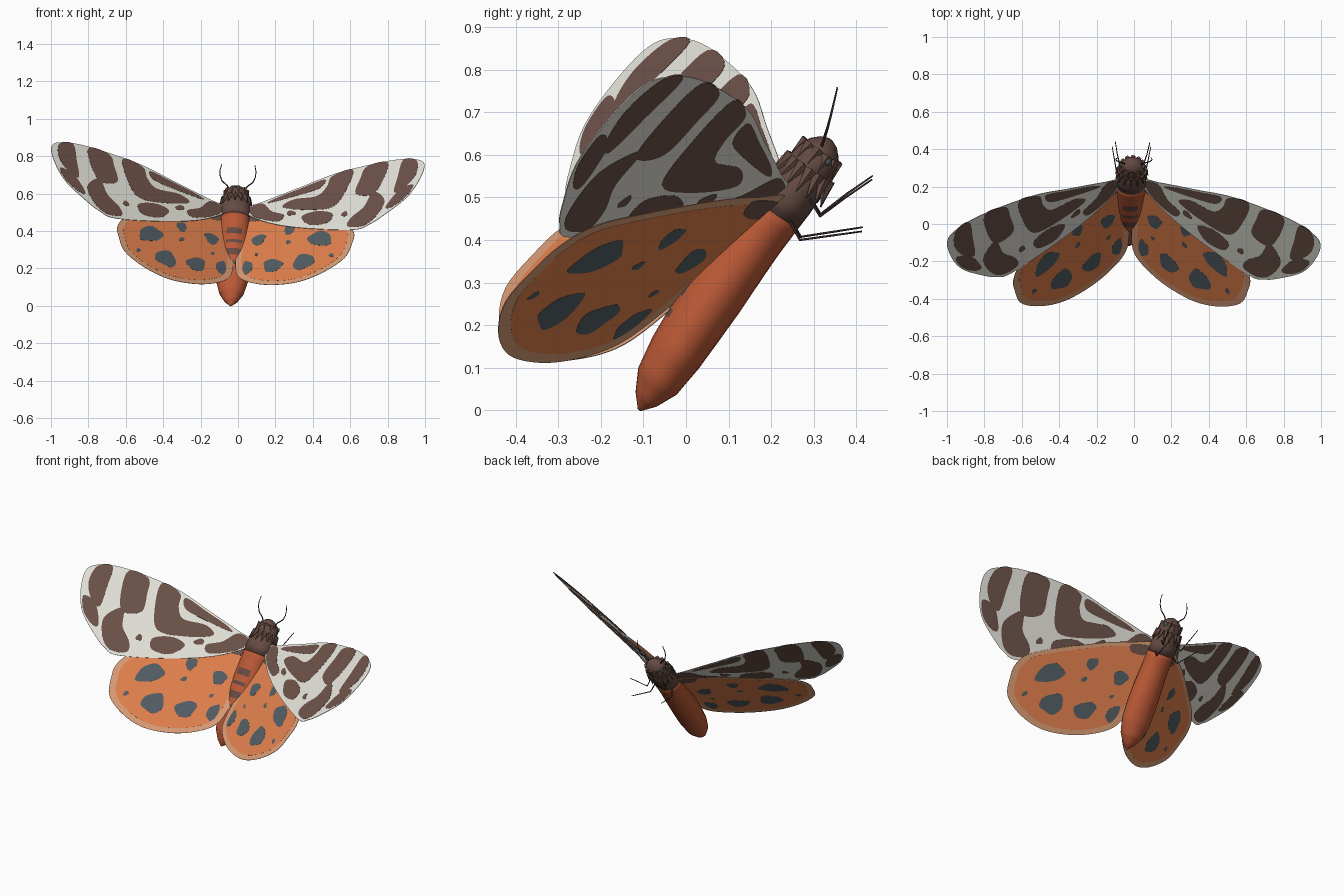
import bpy
import bmesh
import math
from mathutils import Vector, Matrix

cube = bpy.data.objects.get("Cube")
if cube:
    bpy.data.objects.remove(cube, do_unlink=True)


def material(name, rgb):
    mat = bpy.data.materials.new(name)
    mat.use_nodes = True
    mat.diffuse_color = (*rgb, 1)
    mat.node_tree.nodes["Principled BSDF"].inputs["Base Color"].default_value = (*rgb, 1)
    return mat


CREAM = material("cream", (.77, .76, .70))
BROWN = material("stripe brown", (.148, .083, .065))
ORANGE = material("orange", (.75, .215, .073))
TAN = material("pale orange", (.68, .33, .18))
SLATE = material("slate", (.085, .11, .125))
RUST = material("rust", (.50, .10, .037))
FUR = material("fur brown", (.13, .07, .055))
DARK = material("dark brown", (.035, .02, .018))

# The body leans to one side, so its plane of symmetry is tilted
SIDE = Vector((1, -.01, -.048)).normalized()
TAIL = Vector((-.039, -.11, 0))
AXIS = (Vector((-.007, .335, .63)) - TAIL).normalized()
BACK = AXIS.cross(SIDE).normalized()
if BACK.z < 0:
    BACK = -BACK


def reflect(p):
    return p - 2 * SIDE.dot(p - TAIL) * SIDE


def finish(name, bm, mats, smooth=False):
    bmesh.ops.recalc_face_normals(bm, faces=bm.faces)
    mesh = bpy.data.meshes.new(name)
    bm.to_mesh(mesh)
    bm.free()
    for mat in mats:
        mesh.materials.append(mat)
    obj = bpy.data.objects.new(name, mesh)
    bpy.context.collection.objects.link(obj)
    if smooth:
        for poly in mesh.polygons:
            poly.use_smooth = True


def rounded(points, steps=5):
    """Closed smooth loop through a few points."""
    out, n = [], len(points)
    for i in range(n):
        a, b, c, d = (Vector(points[(i + k) % n]) for k in (-1, 0, 1, 2))
        for s in range(steps):
            t = s / steps
            out.append(.5 * (2 * b + (c - a) * t + (2 * a - 5 * b + 4 * c - d) * t ** 2
                             + (3 * b - a - 3 * c + d) * t ** 3))
    return out


def oval(x, z, w, h, turn):
    """Slightly irregular spot outline."""
    loop = []
    for i in range(8):
        a = i * math.tau / 8
        k = 1 + .13 * math.sin(3 * a + 9 * x)
        loop.append(Matrix.Rotation(turn, 2) @ Vector((w * k * math.cos(a), h * k * math.sin(a)))
                    + Vector((x, z)))
    return loop


def sheets(name, loops, plane, half, mat, droop=0):
    """Thin flat plates in the plane y = a + b*x + c*z, on both wings; the right may droop."""
    a, b, c = plane
    normal = Vector((-b, 1, -c)).normalized()
    root = Vector((.04, a + b * .04 + c * .49, .49))
    turn = Matrix.Rotation(math.radians(droop), 3, normal)
    for label in ("left_", "right_"):
        bm = bmesh.new()
        for loop in loops:
            pts = [Vector((x, a + b * x + c * z, z)) for x, z in loop]
            rims = []
            for off in (-half, half):
                place = [p + normal * off for p in pts]
                if label == "right_":
                    place = [reflect(root + turn @ (p - root)) for p in place]
                rims.append([bm.verts.new(p) for p in place])
            low, top = rims
            bm.faces.new(low)
            bm.faces.new(top[::-1])
            for i in range(len(low)):
                j = (i + 1) % len(low)
                bm.faces.new((low[j], low[i], top[i], top[j]))
        finish(label + name, bm, [mat])


# Forewings: cream sheets with bold brown bands
FORE = (-.353, -.662, 1.195)
outline = [(.03, .51), (.14, .558), (.33, .632), (.54, .712), (.81, .775), (.944, .783), (.997, .757),
           (.97, .674), (.90, .578), (.78, .485), (.70, .435), (.61, .406), (.33, .417), (.14, .45)]
sheets("forewing", [rounded(outline)], FORE, .0013, CREAM)
bands = [
    [(.885, .779), (.955, .777), (.955, .71), (.90, .64), (.835, .605), (.855, .69)],
    [(.69, .743), (.80, .768), (.78, .68), (.72, .595), (.63, .60), (.655, .68)],
    [(.94, .647), (.865, .62), (.79, .53), (.82, .527), (.895, .58)],
    [(.725, .61), (.785, .56), (.73, .47), (.66, .425), (.585, .425), (.605, .47), (.675, .53)],
    [(.505, .692), (.615, .728), (.585, .63), (.51, .53), (.37, .512), (.24, .527), (.30, .568),
     (.42, .585), (.475, .635)],
    [(.34, .628), (.465, .675), (.44, .63), (.33, .592), (.17, .55), (.20, .573)],
    [(.34, .475), (.42, .505), (.505, .493), (.48, .445), (.385, .432)],
    [(.055, .515), (.13, .546), (.18, .505), (.245, .485), (.21, .45), (.10, .47)],
    oval(.285, .495, .025, .013, 0),
    oval(.57, .49, .018, .012, .5),
]
sheets("forewing_bands", [rounded(b) for b in bands], FORE, .002, BROWN)

# Hindwings: pale rim, orange field, slate spots, dark root
HIND = (-.351, -.69, 1.25)
DROOP = 2.5
outline = [(.04, .49), (.16, .50), (.28, .492), (.45, .465), (.58, .435), (.62, .39), (.61, .335),
           (.57, .257), (.46, .182), (.33, .13), (.195, .112), (.088, .12), (.008, .15),
           (-.013, .21), (.0, .32)]
sheets("hindwing", [rounded(outline)], HIND, .0009, TAN, DROOP)
middle = Vector((.29, .32))
field = [middle + (Vector(p) - middle) * .9 for p in outline]
sheets("hindwing_field", [rounded(field)], HIND, .0014, ORANGE, DROOP)
spots = [(.44, .358, .064, .039, 0), (.35, .235, .06, .038, .4), (.185, .215, .052, .034, .2),
         (.05, .205, .027, .035, -.3), (.11, .352, .04, .025, .5), (.275, .405, .03, .022, .6),
         (.27, .34, .014, .01, 0), (.10, .275, .01, .008, 0), (.50, .27, .012, .01, 0)]
sheets("hindwing_spots", [rounded(oval(*s)) for s in spots], HIND, .002, SLATE, DROOP)
sheets("hindwing_root", [rounded([(.05, .485), (.15, .492), (.13, .46), (.06, .45)])],
       HIND, .002, BROWN, DROOP)

# Body: lofted rings of distance along the axis, half width, half depth
profile = [(.0, .004, .004), (.03, .036, .03), (.08, .066, .055), (.16, .087, .066),
           (.24, .09, .07), (.32, .088, .072), (.40, .084, .07), (.48, .08, .067), (.565, .081, .066),
           (.61, .083, .066), (.65, .079, .062), (.69, .07, .056)]


def loft(name, rings, mats, paint=None, sides=24):
    bm = bmesh.new()
    loops = []
    for t, w, d in rings:
        rise = .012 * math.sin(math.pi * min(t / .7, 1))
        centre = TAIL + AXIS * t + BACK * rise
        loops.append([bm.verts.new(centre + SIDE * w * math.cos(i * math.tau / sides)
                                   + BACK * d * math.sin(i * math.tau / sides))
                      for i in range(sides)])
    bm.faces.new(loops[0])
    bm.faces.new(loops[-1])
    for low, top in zip(loops, loops[1:]):
        for i in range(sides):
            j = (i + 1) % sides
            face = bm.faces.new((low[i], low[j], top[j], top[i]))
            if paint:
                face.material_index = paint(face.calc_center_median())
    finish(name, bm, mats, True)


def dense(rings, steps=4):
    out = []
    for a, b in zip(rings, rings[1:]):
        out += [Vector(a).lerp(Vector(b), s / steps) for s in range(steps)]
    return out + [Vector(rings[-1])]


def back_bands(p):
    """Dark bars down the middle of the back."""
    rel = p - TAIL
    t = rel.dot(AXIS)
    on_back = rel.dot(BACK) > .045 and abs(rel.dot(SIDE)) < .045
    return 1 if on_back and .2 < t < .46 and (t * 14) % 1 < .45 else 0


loft("abdomen", dense(profile[:9]), [RUST, FUR], back_bands)
loft("thorax", profile[8:], [FUR])
loft("head", [(.67, .062, .05), (.70, .07, .058), (.73, .066, .054), (.755, .05, .041),
              (.772, .03, .024), (.78, .008, .006)], [FUR])

# Ruff of pointed fur tufts, swept toward the tail
bm = bmesh.new()
for t, w, d, count, length in ((.69, .07, .056, 15, .065), (.74, .056, .046, 11, .045)):
    for i in range(count):
        a = (i + t * 10) * math.tau / count
        out = (SIDE * w * math.cos(a) + BACK * d * math.sin(a))
        root = TAIL + AXIS * t + out
        aim = (out.normalized() * .36 - AXIS).normalized()
        place = (Matrix.Translation(root + aim * length * .4)
                 @ aim.to_track_quat('Z', 'Y').to_matrix().to_4x4())
        bmesh.ops.create_cone(bm, cap_ends=True, segments=5, radius1=.016, radius2=0,
                              depth=length, matrix=place)
finish("fur_ruff", bm, [FUR])


# Paired antennae, legs and eyes
def strand(name, points, radius):
    for label in ("left_", "right_"):
        curve = bpy.data.curves.new(label + name, 'CURVE')
        curve.dimensions = '3D'
        curve.bevel_depth = radius
        curve.bevel_resolution = 1
        curve.use_fill_caps = True
        spline = curve.splines.new('POLY')
        spline.points.add(len(points) - 1)
        for i, (point, p) in enumerate(zip(spline.points, points)):
            q = Vector(p)
            point.co = (*(q if label == "left_" else reflect(q)), 1)
            point.radius = 1 - .6 * i / len(points)
        curve.materials.append(DARK)
        bpy.context.collection.objects.link(bpy.data.objects.new(label + name, curve))


strand("antenna", [(.03, .315, .61), (.05, .325, .638), (.08, .332, .66), (.094, .34, .69),
                   (.096, .347, .72), (.09, .354, .75)], .004)
strand("front_leg", [(.035, .27, .53), (.05, .315, .455), (.07, .375, .50), (.085, .437, .542)], .0038)
strand("middle_leg", [(.04, .235, .46), (.06, .268, .40), (.075, .34, .41), (.09, .413, .42)], .0038)

for label, sign in (("left_eye", 1), ("right_eye", -1)):
    bm = bmesh.new()
    spot = TAIL + AXIS * .735 + SIDE * .052 * sign - BACK * .02
    bmesh.ops.create_uvsphere(bm, u_segments=12, v_segments=8, radius=.013,
                              matrix=Matrix.Translation(spot))
    finish(label, bm, [SLATE], True)
